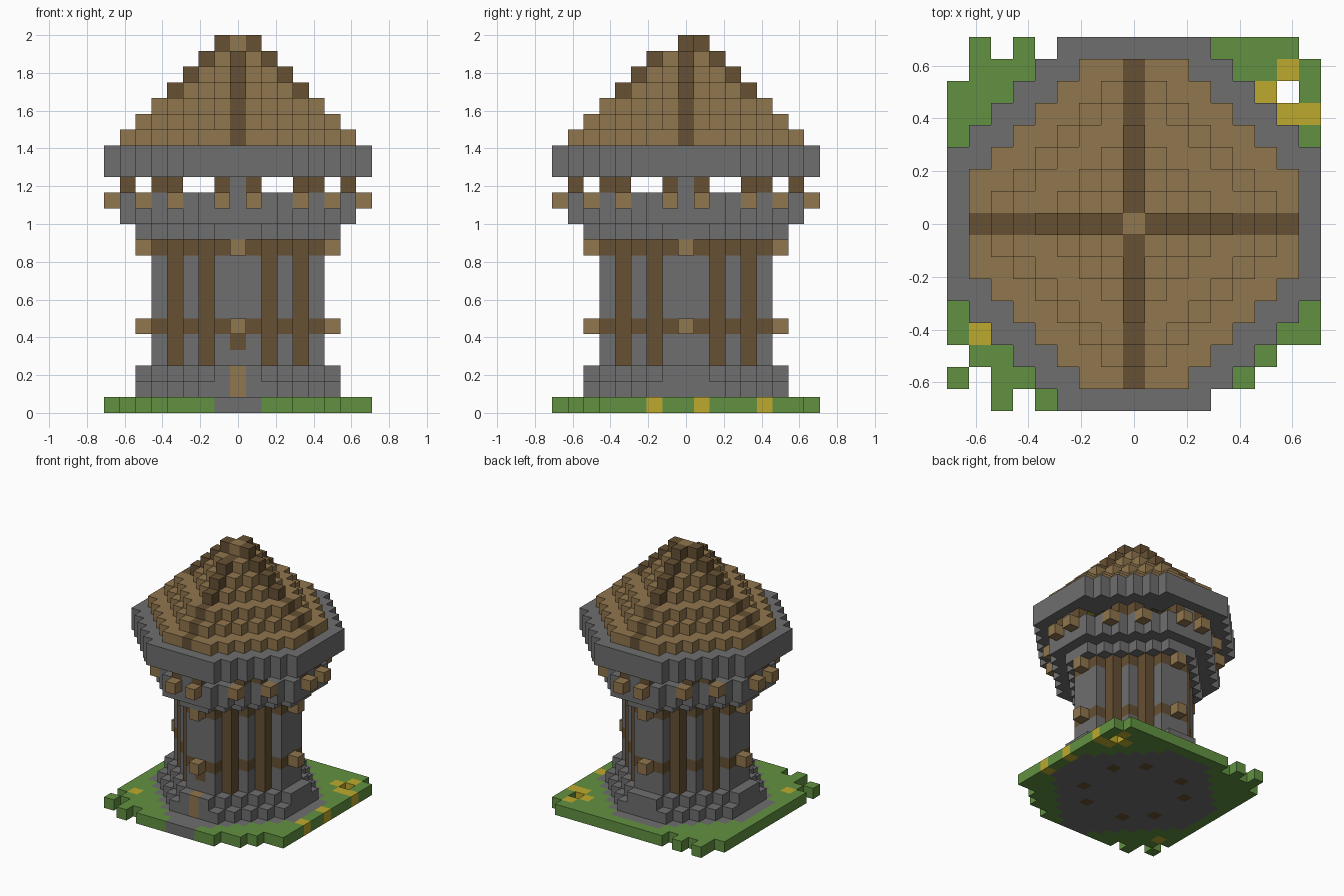
import bpy
import bmesh
from mathutils import Vector

cube = bpy.data.objects.get("Cube")
if cube:
    bpy.data.objects.remove(cube, do_unlink=True)

U = 1 / 12  # edge of one block


def make_material(name, rgb):
    m = bpy.data.materials.new(name)
    m.use_nodes = True
    m.diffuse_color = (*rgb, 1)
    m.node_tree.nodes["Principled BSDF"].inputs["Base Color"].default_value = (*rgb, 1)
    return m


STONE = make_material("stone grey", (0.157, 0.157, 0.157))
PLANK = make_material("light timber", (0.28, 0.18, 0.075))
BEAM = make_material("dark timber", (0.133, 0.08, 0.033))
GRASS = make_material("grass green", (0.12, 0.283, 0.051))
YELLOW = make_material("flower yellow", (0.509, 0.402, 0.027))

blocks = {}  # (x, y, layer) -> (part, material)


def octagon(half, diagonal):
    r = range(-half, half + 1)
    return {(x, y) for x in r for y in r if abs(x) + abs(y) <= diagonal}


def mirrored(*points):
    """All eight mirrored and turned copies of each point."""
    out = set()
    for a, b in points:
        for x, y in ((a, b), (b, a)):
            out |= {(sx * x, sy * y) for sx in (1, -1) for sy in (1, -1)}
    return out


def place(part, cells, layers, mat):
    for z in layers:
        for x, y in cells:
            blocks[x, y, z] = (part, mat)


# Lawn with ragged corners, listed as row: columns
lawn = octagon(8, 11)
ragged = {8: (-7, -5, 4, 5, 6, 7), 7: (-7, -6, -5, 5, 6, 7, 8),
          6: (-8, -7, -6, 6, 8), 5: (-8, -7, 7, 8), 4: (-8, 8),
          -4: (-8, 8), -5: (-8, -7, 7, 8), -6: (-7, -6, 6),
          -7: (-8, -6, -5, 5), -8: (-6, -4)}
lawn |= {(x, y) for y, row in ragged.items() for x in row}
place("lawn", lawn, [0], GRASS)
flowers = [(7, 7), (6, 6), (7, 5), (8, 5), (-7, -5), (8, 1), (8, -2)]
place("flowers", flowers, [0], YELLOW)

# Stone footing and path
place("foundation", octagon(7, 9), [0], STONE)
place("path", [(x, -8) for x in (-1, 0, 1)], [0], STONE)
place("footing", octagon(6, 8), [1], STONE)
place("footing", octagon(6, 7), [2], STONE)

# Tower shaft with timber bands, posts and beam ends
place("shaft", octagon(5, 6), range(3, 11), STONE)
place("timber_band", octagon(5, 6), [5, 10], BEAM)
place("wall_post", mirrored((4, 2)), range(0, 11), BEAM)
place("beam_end", mirrored((6, 0)), [5, 10], PLANK)
place("door", [(0, -6)], [1, 2], PLANK)
place("door_lintel", [(0, -5)], [4], BEAM)

# Flared gallery with parapet and brackets
place("gallery_floor", octagon(6, 7), [11], STONE)
place("gallery_floor", octagon(7, 9), [12], STONE)
place("parapet", octagon(7, 9) - octagon(6, 7), [13], STONE)
place("parapet", mirrored((7, 0)), [14], STONE)
place("bracket", mirrored((8, 1), (6, 4)), [13], PLANK)
place("gallery_post", mirrored((7, 1), (5, 4)), [14], BEAM)

# Eaves and lanterns
place("eaves", octagon(8, 11) - octagon(6, 7), [15, 16], STONE)
place("lantern", mirrored((5, 0)), [16], YELLOW)

# Stepped roof with crossed ridge beams
for half, diagonal in zip(range(7, 0, -1), (9, 7, 6, 4, 3, 2, 1)):
    cells = octagon(half, diagonal)
    ridge = {c for c in cells if 0 in c}
    if half == 1:
        cells.discard((0, -1))
        ridge -= {(0, -1), (0, 0)}
    place("roof", cells, [24 - half], PLANK)
    place("roof_ridge", ridge, [24 - half], BEAM)

# Turn the blocks into one mesh per part, leaving out buried faces
AXES = [Vector(s * (i == k) for i in range(3)) for k in range(3) for s in (1, -1)]


def build(part):
    mat = next(m for p, m in blocks.values() if p == part)
    bm = bmesh.new()
    verts = {}

    def corner(p):
        key = tuple(round(v * 2) for v in p)
        if key not in verts:
            verts[key] = bm.verts.new((p.x * U, p.y * U, (p.z + 0.5) * U))
        return verts[key]

    for cell, (p, _) in blocks.items():
        if p != part:
            continue
        c = Vector(cell)
        for n in AXES:
            if tuple(int(v) for v in c + n) in blocks:
                continue
            a = Vector((n.y, n.z, n.x)) / 2
            b = n.cross(a)
            mid = c + n / 2
            bm.faces.new([corner(mid + o) for o in (a + b, b - a, -a - b, a - b)])
    mesh = bpy.data.meshes.new(part)
    bm.to_mesh(mesh)
    bm.free()
    mesh.materials.append(mat)
    bpy.context.collection.objects.link(bpy.data.objects.new(part, mesh))


for part in dict.fromkeys(p for p, _ in blocks.values()):
    build(part)
